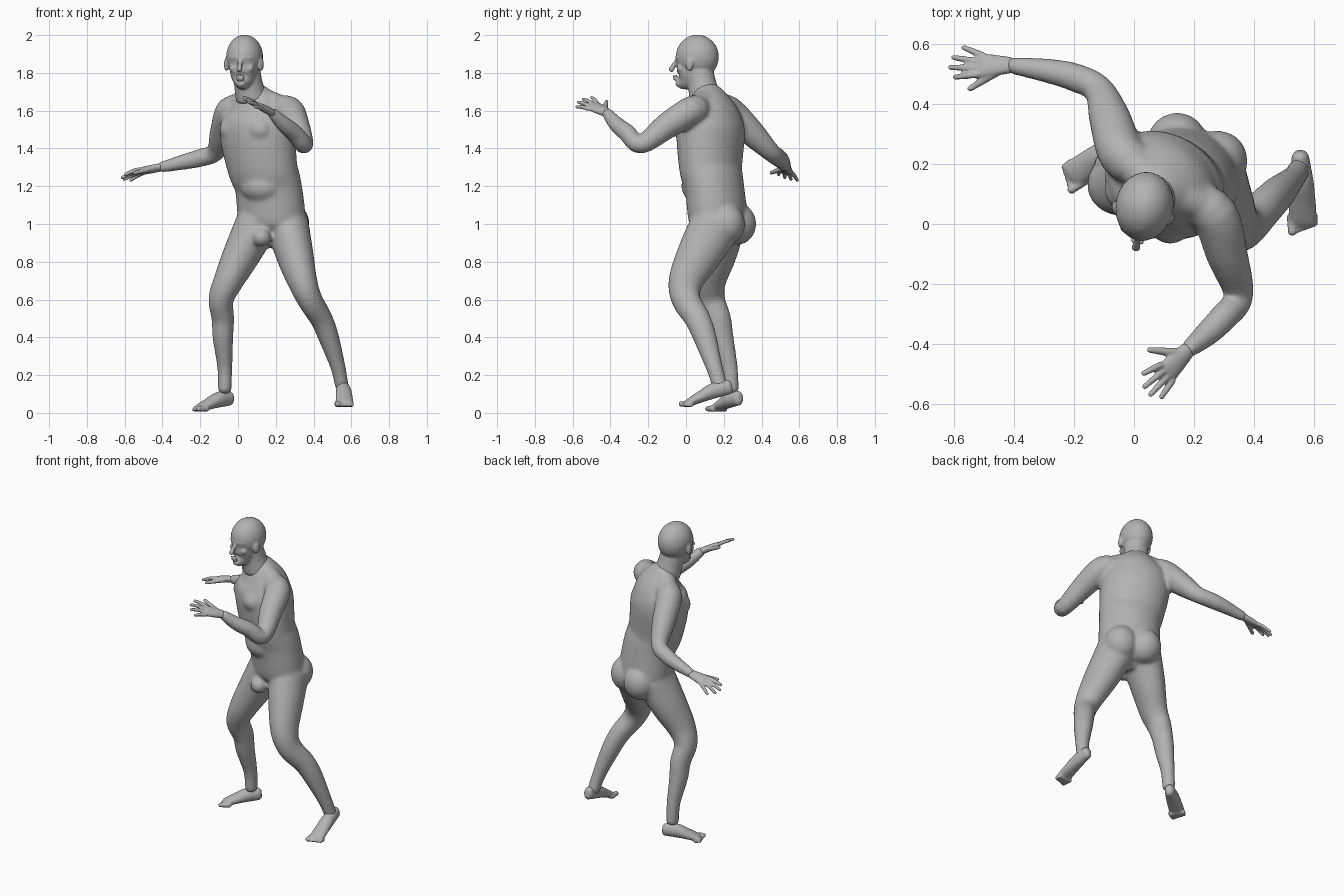
import bpy
import bmesh
from math import cos, sin, pi
from mathutils import Vector, Matrix

old = bpy.data.objects.get("Cube")
if old:
    bpy.data.objects.remove(old, do_unlink=True)

clay = bpy.data.materials.new("clay_grey")
clay.use_nodes = True
clay.diffuse_color = (.45, .45, .45, 1)
clay.node_tree.nodes["Principled BSDF"].inputs["Base Color"].default_value = clay.diffuse_color

UP = Vector((0, 0, 1))


def resample(values, steps=4):
    """Smooth curve through a list of vectors."""
    last = len(values) - 1
    curve = []
    for i in range(last):
        start, end = values[i], values[i + 1]
        lead = (end - values[max(i - 1, 0)]) / 2
        trail = (values[min(i + 2, last)] - start) / 2
        for k in range(steps):
            t = k / steps
            ease = t * t * (3 - 2 * t)
            bend = lead * (t * (1 - t) ** 2) - trail * (t * t * (1 - t))
            curve.append(start.lerp(end, ease) + bend)
    return curve + [values[last]]


def tube(bm, points, radii, wide, wide_end=None, depth=1, depth_end=None, sides=20):
    """Loft elliptical rings along a path; depth is their thickness over their width."""
    wide_end = wide_end or wide
    depth_end = depth_end or depth
    path = resample([Vector((*p, r)) for p, r in zip(points, radii)])
    last = len(path) - 1
    loops = []

    def add_loop(centre, u, v):
        angles = [2 * pi * k / sides for k in range(sides)]
        loops.append([bm.verts.new(centre + u * cos(a) + v * sin(a)) for a in angles])

    for i, spot in enumerate(path):
        centre, radius, t = spot.to_3d(), spot.w, i / last
        along = (path[min(i + 1, last)] - path[max(i - 1, 0)]).to_3d().normalized()
        side = Vector(wide).lerp(Vector(wide_end), t)
        u = (side - along * side.dot(along)).normalized() * radius
        v = along.cross(u) * (depth + (depth_end - depth) * t)
        tip = along * min(u.length, v.length) / 2
        if i == 0:
            add_loop(centre - tip, u * .6, v * .6)
        add_loop(centre, u, v)
        if i == last:
            add_loop(centre + tip, u * .6, v * .6)
    for low, high in zip(loops, loops[1:]):
        for k in range(sides):
            n = (k + 1) % sides
            bm.faces.new((low[k], low[n], high[n], high[k]))
    bm.faces.new(loops[0][::-1])
    bm.faces.new(loops[-1])


def ball(bm, centre, radii, yaw=0):
    """Ellipsoid turned about z."""
    place = Matrix.Translation(centre) @ Matrix.Rotation(yaw, 4, "Z") @ Matrix.Diagonal((*radii, 1))
    bmesh.ops.create_uvsphere(bm, u_segments=24, v_segments=16, radius=1, matrix=place)


def finish(bm, name, voxel, smoothing):
    """Fuse the overlapping volumes into one smooth skin."""
    bmesh.ops.recalc_face_normals(bm, faces=bm.faces)
    mesh = bpy.data.meshes.new(name)
    bm.to_mesh(mesh)
    bm.free()
    mesh.materials.append(clay)
    mesh.shade_smooth()
    obj = bpy.data.objects.new(name, mesh)
    bpy.context.collection.objects.link(obj)
    fuse = obj.modifiers.new("fuse", "REMESH")
    fuse.mode = "VOXEL"
    fuse.voxel_size = voxel
    fuse.use_smooth_shade = True
    soften = obj.modifiers.new("soften", "SMOOTH")
    soften.factor = .5
    soften.iterations = smoothing


# The hips and the chest are twisted differently
hip_side, hip_front = Vector((.9, -.4, 0)), Vector((-.4, -.9, 0))
chest_side, chest_front = Vector((.8, -.6, 0)), Vector((-.6, -.8, 0))
hips, belly, chest = Vector((.18, .17, 1)), Vector((.16, .15, 1.2)), Vector((.1, .13, 1.5))

# Torso, from crotch to neck
body = bmesh.new()
tube(body, [(.17, .16, .92), hips, belly, (.13, .13, 1.3), chest, (.1, .13, 1.6), (.08, .12, 1.7)],
     [.1, .18, .185, .195, .21, .17, .09], hip_side, chest_side, depth=.8, sides=32)
# Trapezius across both shoulders
tube(body, [(-.03, .22, 1.62), (.08, .13, 1.66), (.26, .05, 1.62)], [.05, .07, .05], UP)
# Buttocks and chest muscles, mirrored about the middle of the body
for s in (-1, 1):
    ball(body, hips - hip_front * .08 + hip_side * .075 * s, (.1, .1, .11))
    ball(body, chest + chest_front * .1 + chest_side * .09 * s, (.07, .06, .065), -.6)
# Belly and groin
ball(body, belly + hip_front * .06, (.13, .12, .1), -.4)
ball(body, hips + hip_front * .14 - UP * .07, (.05, .05, .05))

# Legs, from hip over the knee to the ankle
legs = {
    "left": [(.26, .16, 1), (.3, .07, .84), (.34, 0, .7), (.38, 0, .6), (.44, .06, .5),
             (.48, .1, .4), (.53, .15, .24), (.55, .18, .14)],
    "right": [(.1, .18, 1), (.02, .15, .84), (-.05, .12, .7), (-.09, .13, .6), (-.08, .17, .5),
              (-.08, .19, .4), (-.07, .23, .24), (-.07, .24, .12)],
}
for path in legs.values():
    tube(body, path, [.115, .1, .08, .067, .06, .055, .04, .037], (1, 0, 0), depth=1.2, depth_end=1.1)

# Arms, from shoulder over the elbow to the wrist
arms = {
    "left": [(.2, .07, 1.6), (.27, .03, 1.6), (.31, -.1, 1.52), (.35, -.24, 1.42),
             (.3, -.31, 1.48), (.24, -.37, 1.53), (.18, -.42, 1.59)],
    "right": [(.03, .19, 1.6), (-.04, .23, 1.6), (-.08, .35, 1.48), (-.12, .45, 1.38),
              (-.2, .49, 1.35), (-.28, .51, 1.33), (-.41, .53, 1.3)],
}
for path in arms.values():
    tube(body, path, [.07, .078, .07, .05, .048, .042, .029], UP)
finish(body, "body", .01, 10)

# Head: skull, neck and jaw
head = bmesh.new()
face_side, face_front = Vector((.98, -.2, 0)), Vector((-.2, -.98, 0))


def face_point(across, forward, z):
    return Vector((.035, .06, z)) + face_side * across + face_front * forward


ball(head, face_point(0, 0, 1.885), (.097, .115, .117), -.2)
tube(head, [(.07, .1, 1.67), (.055, .085, 1.74), (.045, .07, 1.82)], [.083, .076, .072], face_side)
tube(head, [face_point(0, .09, 1.74), face_point(0, .06, 1.76), face_point(0, .04, 1.8),
            face_point(0, .01, 1.9)], [.03, .053, .07, .085], face_side, depth=1, depth_end=1.1)
# Nose
tube(head, [face_point(0, .108, 1.87), face_point(0, .128, 1.84), face_point(0, .142, 1.815)],
     [.01, .012, .016], face_side)
# Lips and chin
for z, forward, size in ((1.782, .12, .008), (1.768, .118, .009), (1.742, .105, .016)):
    ball(head, face_point(0, forward, z), (.025, .012, size), -.2)
for s in (-1, 1):
    # Brow, cheek and ear
    tube(head, [face_point(.012 * s, .112, 1.88), face_point(.055 * s, .09, 1.88)], [.008, .008], UP)
    ball(head, face_point(.045 * s, .08, 1.825), (.022, .022, .022))
    ball(head, face_point(.094 * s, .025, 1.845), (.012, .022, .036), -.2 - .35 * s)
finish(head, "head", .006, 4)


def hand(name, wrist, index, pinky, index_tip, pinky_tip, thumb_tip):
    """Palm from the wrist to the knuckle row, then four fanned fingers and a thumb."""
    bm = bmesh.new()
    wrist, index, pinky, index_tip, pinky_tip, thumb_tip = map(
        Vector, (wrist, index, pinky, index_tip, pinky_tip, thumb_tip))
    across, knuckles = pinky - index, index.lerp(pinky, .5)
    reach = (knuckles - wrist).normalized()
    tube(bm, [wrist, wrist.lerp(knuckles, .5), knuckles], [.028, .036, .042], across,
         depth=.75, depth_end=.35)
    for i in range(4):
        t = i / 3
        base = index.lerp(pinky, t)
        tip = index_tip.lerp(pinky_tip, t) + reach * .03 * sin(pi * t)
        tube(bm, [base, base.lerp(tip, .5) + UP * .004, tip], [.012, .011, .009], across, sides=12)
    root = wrist.lerp(index, .25)
    tube(bm, [root, root.lerp(thumb_tip, .5), thumb_tip], [.018, .014, .01], across, sides=12)
    finish(bm, name, .005, 3)


hand("left_hand", arms["left"][-1], (.09, -.47, 1.64), (.13, -.52, 1.61),
     (.03, -.5, 1.67), (.09, -.58, 1.62), (.05, -.42, 1.65))
hand("right_hand", arms["right"][-1], (-.52, .5, 1.29), (-.5, .56, 1.27),
     (-.6, .49, 1.26), (-.57, .59, 1.23), (-.55, .45, 1.27))


def foot(name, heel, toe_root, inner):
    """Foot over a sole line from heel to toe root; inner is the side of the big toe."""
    bm = bmesh.new()
    heel, toe_root = Vector(heel), Vector(toe_root)
    forward = toe_root - heel
    forward.z = 0
    forward.normalize()
    across = forward.cross(UP) * inner
    lengths, lifts = (0, .35, .65, 1), (.038, .043, .032, .017)
    sole = [heel.lerp(toe_root, t) + UP * lift for t, lift in zip(lengths, lifts)]
    tube(bm, sole, [.028, .04, .045, .048], across, depth=1.4, depth_end=.35)
    # Five toes, shorter and thinner than the big one
    for i in range(5):
        r = .012 if i else .017
        root = toe_root + across * .019 * (2 - i) + UP * r
        tip = root + forward * (.03 - .006 * i)
        tube(bm, [root - forward * .03, tip], [r, r * .85], across, sides=12)
    finish(bm, name, .006, 4)


foot("left_foot", (.555, .23, .1), (.565, 0, .03), 1)
foot("right_foot", (-.04, .28, .04), (-.21, .16, .005), -1)
